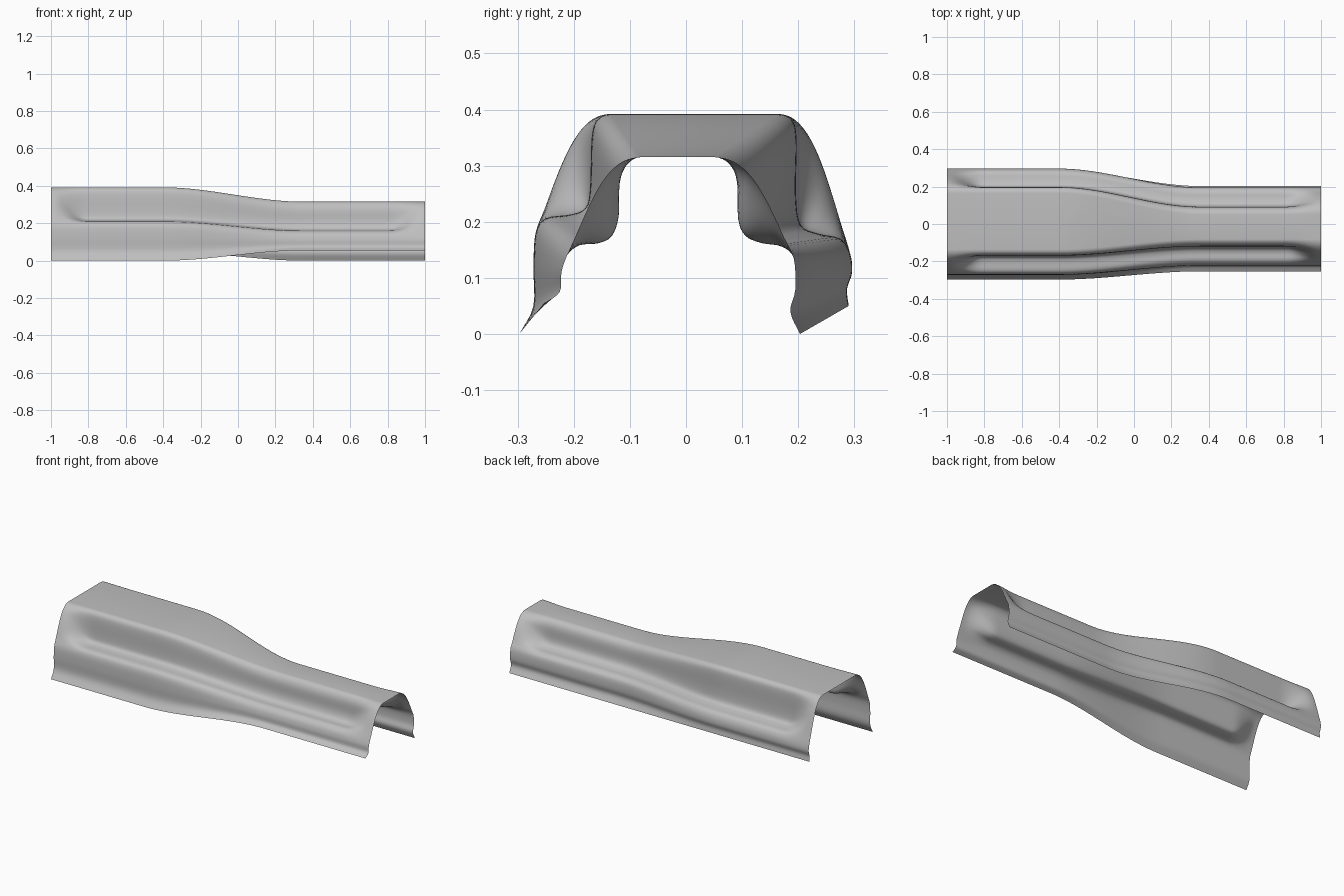
import bpy
import bmesh
from mathutils import Vector

default_cube = bpy.data.objects.get("Cube")
if default_cube:
    bpy.data.objects.remove(default_cube, do_unlink=True)

# Half profiles (y, z), from the edge of the flat top down to the free edge
FRONT_WIDE = [(-.135, .392), (-.158, .382), (-.168, .35), (-.171, .26), (-.179, .225), (-.205, .213),
              (-.25, .206), (-.268, .18), (-.272, .12), (-.272, .05), (-.297, 0)]
BACK_WIDE = [(.165, .392), (.188, .382), (.197, .35), (.196, .25), (.204, .195), (.235, .179),
             (.274, .17), (.292, .145), (.296, .11), (.287, .08), (.29, .05)]
FRONT_NARROW = [(-.082, .315), (-.105, .302), (-.118, .27), (-.12, .21), (-.132, .175), (-.155, .162),
                (-.19, .158), (-.212, .14), (-.222, .11), (-.225, .075), (-.253, .055)]
BACK_NARROW = [(.052, .315), (.078, .302), (.091, .27), (.093, .205), (.106, .175), (.135, .162),
               (.17, .156), (.192, .135), (.195, .08), (.186, .04), (.203, 0)]
STEPS_LONG = 100   # stations along the length
STEPS_CURVE = 4    # samples between profile points


def smoothstep(low, high, value):
    t = min(max((value - low) / (high - low), 0), 1)
    return t * t * (3 - 2 * t)


def bulged(points):
    """Replace the recessed step by one rounded shoulder."""
    start, end = points[0], points[7]
    d = end - start
    c1 = start + Vector((d.x * .5, 0))
    c2 = start + Vector((d.x * .7, d.y * .52))
    result = list(points)
    for i in range(1, 7):
        t = i / 7
        s = 1 - t
        result[i] = s**3 * start + 3 * s * s * t * c1 + 3 * s * t * t * c2 + t**3 * end
    return result


def spline(points):
    """Smooth curve through the points, leaving the flat top horizontally."""
    lead = Vector((2 * points[0].x - points[1].x, points[1].y))
    tail = 2 * points[-1] - points[-2]
    p = [lead] + points + [tail]
    curve = []
    for a, b, c, d in zip(p, p[1:], p[2:], p[3:]):
        for k in range(STEPS_CURVE):
            t = k / STEPS_CURVE
            curve.append(b + .5 * t * (c - a + t * (2 * a - 5 * b + 4 * c - d
                                                    + t * (3 * (b - c) + d - a))))
    return curve + [points[-1]]


def half_section(wide, narrow, x):
    taper = smoothstep(-.4, .35, x)
    points = [Vector(w).lerp(Vector(n), taper) for w, n in zip(wide, narrow)]
    end = smoothstep(.81, .99, abs(x))
    return spline([p.lerp(q, end) for p, q in zip(points, bulged(points))])


# Sheet cover lofted through the stations
bm = bmesh.new()
rows = []
for i in range(STEPS_LONG + 1):
    x = 2 * i / STEPS_LONG - 1
    front = half_section(FRONT_WIDE, FRONT_NARROW, x)
    back = half_section(BACK_WIDE, BACK_NARROW, x)
    rows.append([bm.verts.new((x, p.x, p.y)) for p in front[::-1] + back])
for near, far in zip(rows, rows[1:]):
    for j in range(len(near) - 1):
        bm.faces.new((near[j], far[j], far[j + 1], near[j + 1]))

mesh = bpy.data.meshes.new("tunnel_cover")
bm.to_mesh(mesh)
bm.free()
cover = bpy.data.objects.new("tunnel_cover", mesh)
bpy.context.collection.objects.link(cover)
for face in mesh.polygons:
    face.use_smooth = True

# Plain grey sheet
grey = bpy.data.materials.new("plain_grey")
grey.use_nodes = True
colour = (.52, .52, .52, 1)
grey.diffuse_color = colour
for node in grey.node_tree.nodes:
    if node.type == "BSDF_PRINCIPLED":
        node.inputs["Base Color"].default_value = colour
mesh.materials.append(grey)
